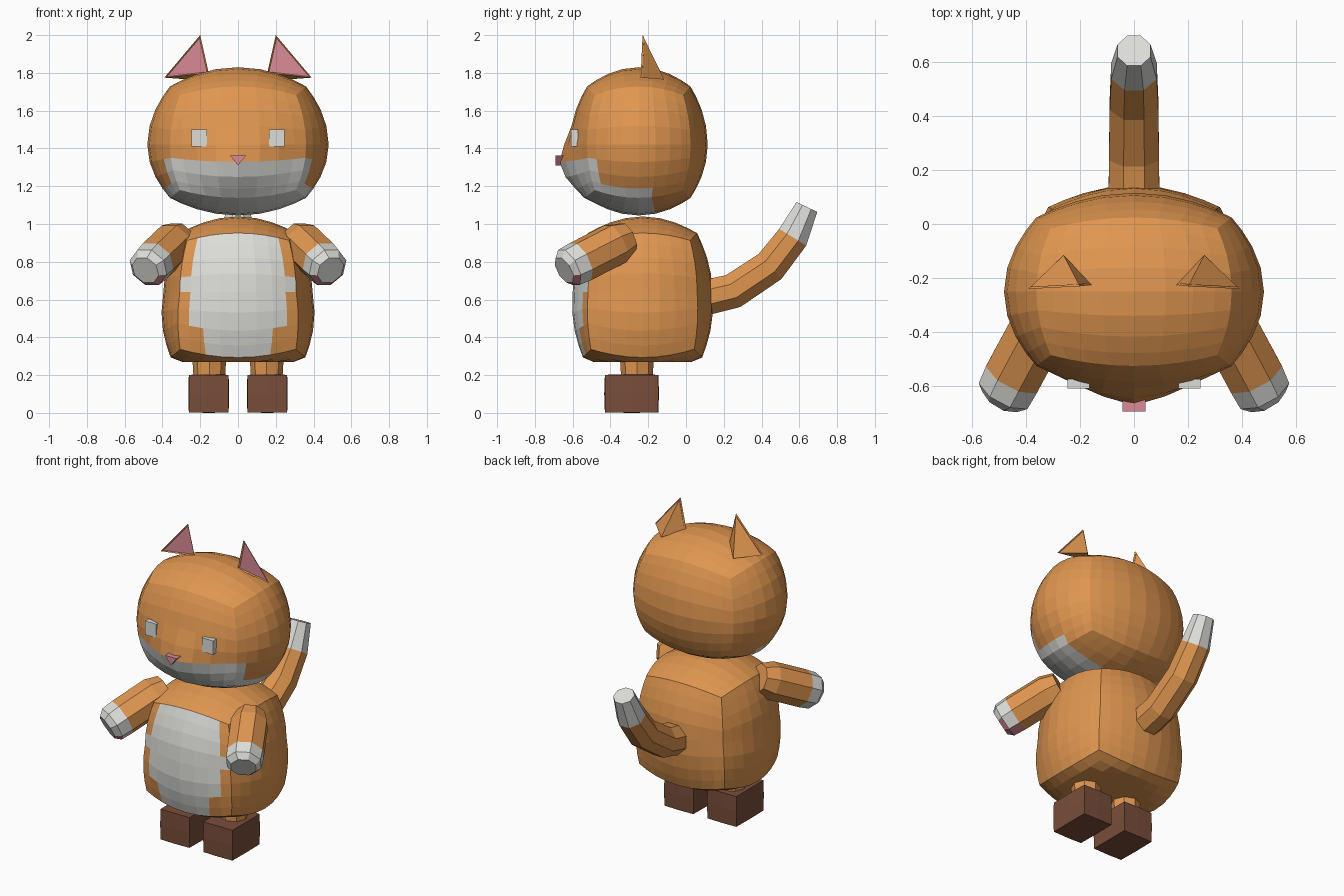
import bpy, bmesh, math
from mathutils import Vector

if "Cube" in bpy.data.objects:
    bpy.data.objects.remove(bpy.data.objects["Cube"])


def material(name, rgb):
    m = bpy.data.materials.new(name)
    m.diffuse_color = (*rgb, 1)
    m.use_nodes = True
    m.node_tree.nodes["Principled BSDF"].inputs["Base Color"].default_value = m.diffuse_color
    return m


ORANGE = material("orange fur", (0.74, 0.305, 0.08))
WHITE = material("white fur", (0.72, 0.72, 0.69))
PINK = material("pink skin", (0.70, 0.26, 0.31))
BROWN = material("brown boots", (0.19, 0.075, 0.042))


def finish(bm, name, mats):
    bmesh.ops.recalc_face_normals(bm, faces=bm.faces)
    me = bpy.data.meshes.new(name)
    bm.to_mesh(me)
    bm.free()
    for m in mats:
        me.materials.append(m)
    ob = bpy.data.objects.new(name, me)
    bpy.context.collection.objects.link(ob)
    return ob


def blob(name, n, t, place, mats, paint=None):
    """Gridded cube, blended towards a sphere by t, then placed by a function."""
    bm = bmesh.new()
    bmesh.ops.create_cube(bm, size=2)
    bmesh.ops.subdivide_edges(bm, edges=bm.edges[:], cuts=n - 1, use_grid_fill=True)
    for f in bm.faces:
        if paint:
            f.material_index = paint(f.calc_center_median())
    for v in bm.verts:
        v.co = place(v.co.lerp(v.co.normalized(), t))
    return finish(bm, name, mats)


def tube(name, points, radii, mats, white_from, up, sides=8):
    """Capped faceted tube along points; faces after ring white_from are white."""
    bm = bmesh.new()
    pts = [Vector(p) for p in points]
    rings = []
    for i, (p, r) in enumerate(zip(pts, radii)):
        d = (pts[min(i + 1, len(pts) - 1)] - pts[max(i - 1, 0)]).normalized()
        a = d.cross(Vector(up)).normalized()
        b = a.cross(d)
        ring = []
        for k in range(sides):
            w = 2 * math.pi * (k + 0.5) / sides
            ring.append(bm.verts.new(p + r * (math.cos(w) * a + math.sin(w) * b)))
        rings.append(ring)
    for i in range(len(rings) - 1):
        for k in range(sides):
            j = (k + 1) % sides
            f = bm.faces.new((rings[i][k], rings[i][j], rings[i + 1][j], rings[i + 1][k]))
            f.material_index = 1 if i >= white_from else 0
    bm.faces.new(rings[0])
    bm.faces.new(rings[-1]).material_index = 1
    return finish(bm, name, mats)


# Head with a pulled-out muzzle
def head_shape(p):
    x, y = 0.48 * p.x, -0.25 + 0.365 * p.y
    z = 1.42 + (0.41 if p.z > 0 else 0.375) * p.z
    if p.y < 0:
        y -= 0.075 * max(0, 1 - abs(x) / 0.3) * max(0, 1 - abs(z - 1.3) / 0.2)
    return Vector((x, y, z))


def head_paint(c):
    return int((c.z < -0.25 and c.y < -0.75) or (c.z < -0.75 and c.y < 0.25))


blob("head", 8, 0.85, head_shape, [ORANGE, WHITE], head_paint)


# Body, wider and flatter below, with a stepped belly patch
def body_shape(p):
    s = 1 + 0.2 * max(0, -p.z)
    z = 0.64 + (0.40 * p.z if p.z > 0 else -0.37 * min(1, -1.2 * p.z))
    return Vector((0.395 * s * p.x, -0.23 + 0.37 * p.y * (1 + 0.12 * max(0, -p.z)), z))


def body_paint(c):
    if c.y > -0.99:
        return 0
    width = 1.0 if 0 < c.z < 0.25 else 0.5 if c.z < -0.5 else 0.75
    return int(abs(c.x) < width)


blob("body", 8, 0.75, body_shape, [ORANGE, WHITE], body_paint)

# Tail with a white tip
tube("tail",
     [(0, 0.06, 0.60), (0, 0.25, 0.645), (0, 0.445, 0.775), (0, 0.565, 0.93), (0, 0.64, 1.09)],
     [0.102, 0.1, 0.097, 0.091, 0.066], [ORANGE, WHITE], 3, (1, 0, 0))

for s, side in ((-1, "left"), (1, "right")):
    # Arm, white paw and pink pad underneath
    arm = tube(side + "_arm",
               [(s * 0.31, -0.31, 0.925), (s * 0.345, -0.375, 0.895),
                (s * 0.445, -0.56, 0.80), (s * 0.475, -0.62, 0.77), (s * 0.49, -0.645, 0.755)],
               [0.09, 0.115, 0.115, 0.11, 0.08], [ORANGE, WHITE, PINK], 2, (0, 0, 1))
    for f in arm.data.polygons:
        if f.material_index == 1 and f.normal.z < -0.7:
            f.material_index = 2

    # Leg
    bm = bmesh.new()
    bmesh.ops.create_cone(bm, cap_ends=True, segments=8, radius1=0.082, radius2=0.095, depth=0.22)
    for v in bm.verts:
        v.co += Vector((s * 0.152, -0.26, 0.27))
    finish(bm, side + "_leg", [ORANGE])

    # Boot
    blob(side + "_boot", 2, 0.08,
         lambda p: Vector((s * 0.155 + 0.108 * p.x, -0.288 + 0.145 * p.y, 0.102 + 0.102 * p.z)),
         [BROWN])

    # Eye
    blob(side + "_eye", 1, 0,
         lambda p: Vector((s * 0.205 + 0.04 * p.x, -0.59 + 0.018 * p.y, 1.455 + 0.045 * p.z)),
         [WHITE])

    # Ear with an inset pink front
    bm = bmesh.new()
    tip, inner, outer, back = [bm.verts.new((s * x, y, z)) for x, y, z in (
        (0.20, -0.23, 2.0), (0.155, -0.225, 1.80), (0.39, -0.24, 1.775), (0.26, -0.115, 1.765))]
    front = bm.faces.new((tip, inner, outer))
    for tri in ((tip, inner, back), (tip, outer, back), (inner, outer, back)):
        bm.faces.new(tri)
    bmesh.ops.recalc_face_normals(bm, faces=bm.faces)
    bmesh.ops.inset_region(bm, faces=[front], thickness=0.01, depth=-0.008)
    front.material_index = 1
    finish(bm, side + "_ear", [ORANGE, PINK])

# Nose wedge
bm = bmesh.new()
rear, fore = [[bm.verts.new((x, y, z)) for x, z in ((-0.042, 1.362), (0.042, 1.362), (0, 1.31))]
              for y in (-0.64, -0.692)]
bm.faces.new(rear)
bm.faces.new(fore)
for k in range(3):
    j = (k + 1) % 3
    bm.faces.new((rear[k], rear[j], fore[j], fore[k]))
finish(bm, "nose", [PINK])
